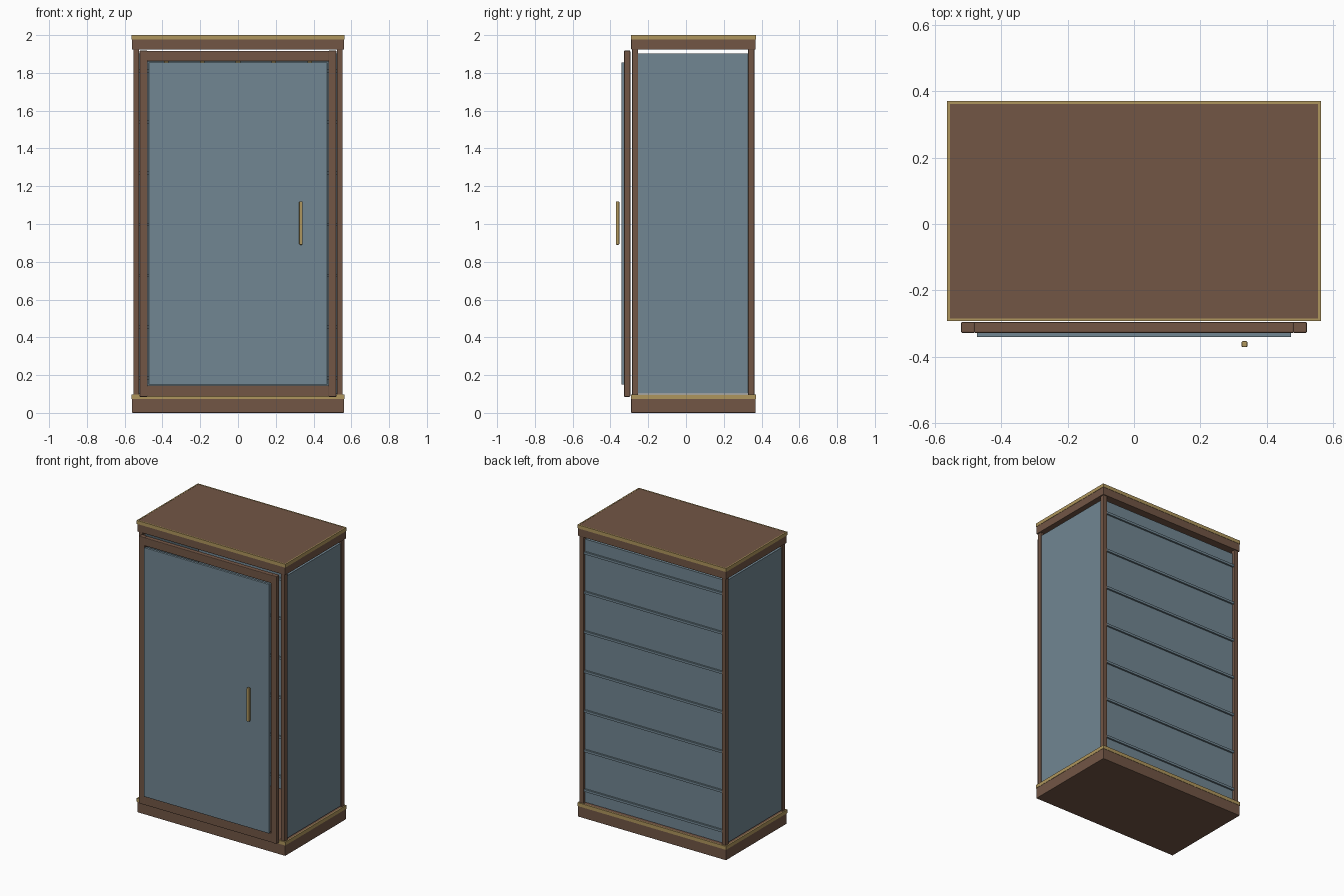
import bpy, bmesh

if "Cube" in bpy.data.objects:
    bpy.data.objects.remove(bpy.data.objects["Cube"])

def material(name, rgb):
    m = bpy.data.materials.new(name)
    m.diffuse_color = (*rgb, 1)
    m.use_nodes = True
    m.node_tree.nodes["Principled BSDF"].inputs["Base Color"].default_value = m.diffuse_color
    return m

WOOD = material("brown wood", (0.168, 0.093, 0.060))
BLUE = material("slate blue panel", (0.165, 0.240, 0.288))
BRASS = material("brass", (0.43, 0.305, 0.11))

def box(name, x, y, z, mat, bevel=0.0):
    """Box from (min, max) ranges, with optional bevelled edges."""
    bm = bmesh.new()
    bmesh.ops.create_cube(bm, size=1)
    for v in bm.verts:
        for i, (a, b) in enumerate((x, y, z)):
            v.co[i] = a if v.co[i] < 0 else b
    me = bpy.data.meshes.new(name)
    bm.to_mesh(me)
    bm.free()
    me.materials.append(mat)
    ob = bpy.data.objects.new(name, me)
    bpy.context.collection.objects.link(ob)
    if bevel:
        mod = ob.modifiers.new("bevel", 'BEVEL')
        mod.width = bevel
        mod.segments = 2
    return ob

CY, HX, HY = 0.039, 0.563, 0.331   # carcass centre in y, slab half sizes
BACK, FRONT = CY + HY, CY - HY

def slab(name, z0, z1):
    """Wooden slab with a brass strip around its top edge."""
    i, w, t = 0.002, 0.008, 0.024
    box(name, (-HX + i, HX - i), (FRONT + i, BACK - i), (z0, z1 - 0.001), WOOD, 0.003)
    for s, side in ((-1, "left"), (1, "right")):
        xs = sorted((s * HX, s * (HX - w)))
        box(f"{name}_trim_{side}", xs, (FRONT, BACK), (z1 - t, z1), BRASS)
    for a, side in ((FRONT, "front"), (BACK - w, "back")):
        box(f"{name}_trim_{side}", (-HX + w, HX - w), (a, a + w), (z1 - t, z1), BRASS)

slab("base", 0, 0.097)
slab("top", 1.923, 2.0)

# corner posts and side panels
for s, side in ((-1, "left"), (1, "right")):
    xs = sorted((s * 0.523, s * 0.554))
    box(f"front_post_{side}", xs, (-0.285, -0.254), (0.09, 1.93), WOOD, 0.003)
    box(f"back_post_{side}", xs, (0.329, 0.362), (0.09, 1.93), WOOD, 0.003)
    box(f"side_panel_{side}", sorted((s * 0.529, s * 0.547)), (-0.256, 0.331), (0.103, 1.902), BLUE)

# back panel with seven horizontal battens
box("back_panel", (-0.525, 0.525), (0.328, 0.344), (0.1, 1.902), BLUE)
for i in range(7):
    z = 0.185 + 0.271 * i
    box(f"back_batten_{i + 1}", (-0.523, 0.523), (0.318, 0.356), (z - 0.008, z + 0.008), BLUE)

# door frame
DY = (-0.328, -0.295)
for s, side in ((-1, "left"), (1, "right")):
    box(f"door_stile_{side}", sorted((s * 0.479, s * 0.521)), DY, (0.085, 1.918), WOOD, 0.004)
box("door_rail_top", (-0.482, 0.482), DY, (1.861, 1.917), WOOD, 0.004)
box("door_rail_bottom", (-0.482, 0.482), DY, (0.086, 0.146), WOOD, 0.004)

# door panel, standing just proud of the frame
box("door_panel", (-0.473, 0.473), (-0.341, -0.324), (0.15, 1.856), BLUE, 0.002)

# handle
box("door_handle", (0.324, 0.342), (-0.371, -0.353), (0.89, 1.12), BRASS, 0.004)

# small hooks inside the cabinet
for i in range(5):
    x = -0.38 + 0.19 * i
    box(f"inner_hook_{i + 1}", (x - 0.012, x + 0.012), (0.29, 0.328), (1.85, 1.87), BRASS)
